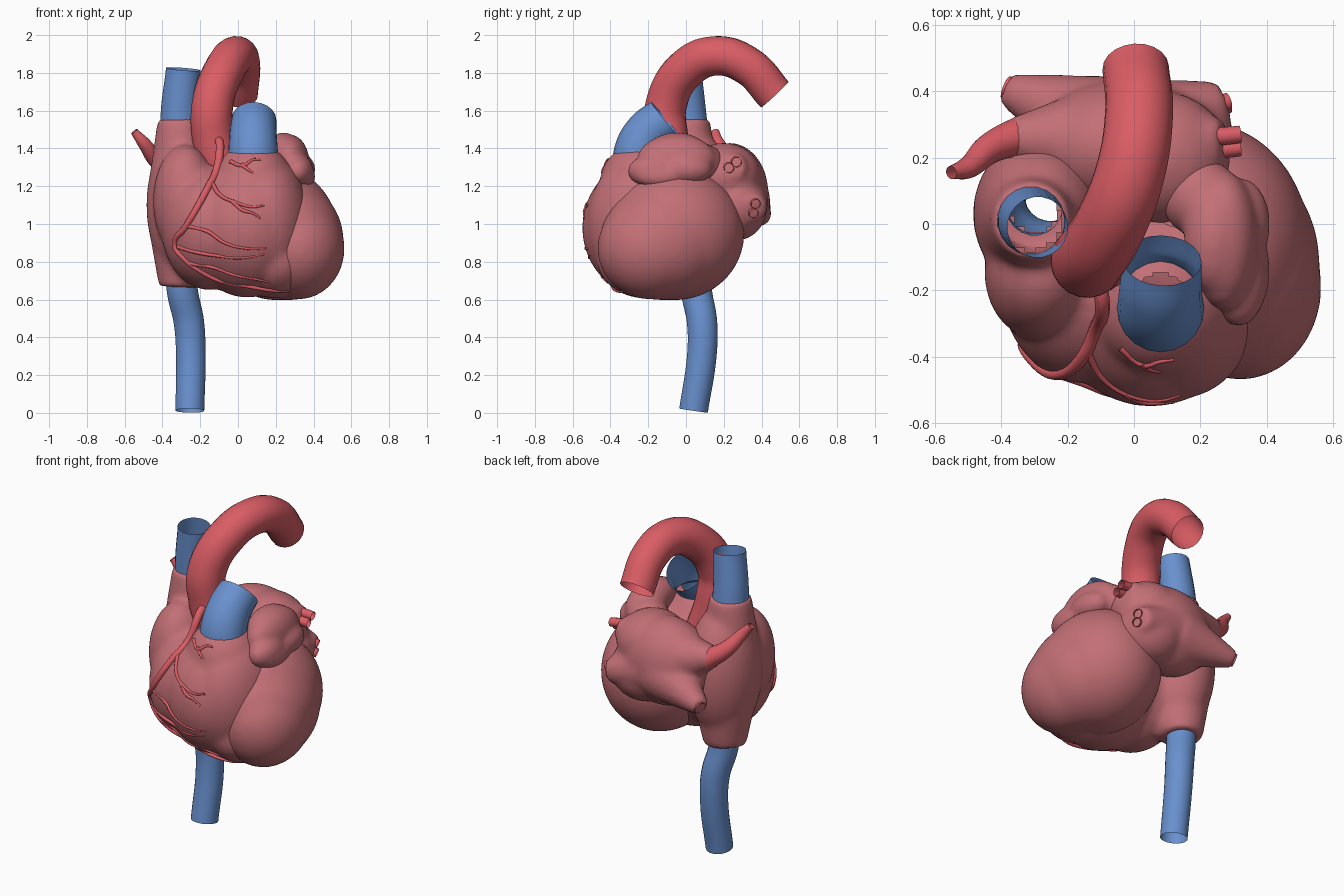
import bpy, bmesh, math
from mathutils import Vector, Matrix


def material(name, rgb):
    m = bpy.data.materials.new(name)
    m.diffuse_color = (*rgb, 1)
    return m


MUSCLE = material("muscle", (0.54, 0.16, 0.18))
ARTERY = material("artery", (0.70, 0.11, 0.13))
VEIN = material("vein", (0.14, 0.28, 0.62))


def to_mesh(ob):
    bpy.ops.object.select_all(action='DESELECT')
    ob.select_set(True)
    bpy.context.view_layer.objects.active = ob
    bpy.ops.object.convert(target='MESH')
    bpy.ops.object.shade_smooth_by_angle(angle=math.radians(50))
    return bpy.context.view_layer.objects.active


def organ(name, balls, horns=(), mouths=(), voxel=0.016, smooth=8):
    """Ellipsoids and tapered horns fused into one smooth skin; mouths are cut open."""
    bm = bmesh.new()
    for c, r in balls:
        bmesh.ops.create_icosphere(bm, subdivisions=4, radius=1,
                                   matrix=Matrix.Translation(c) @ Matrix.Diagonal((*r, 1)))
    for a, b, ra, rb in horns:
        a, b = Vector(a), Vector(b)
        rot = (b - a).to_track_quat('Z', 'Y').to_matrix().to_4x4()
        bmesh.ops.create_cone(bm, cap_ends=True, segments=32, radius1=ra, radius2=rb,
                              depth=(b - a).length, matrix=Matrix.Translation((a + b) / 2) @ rot)
    me = bpy.data.meshes.new(name)
    bm.to_mesh(me)
    bm.free()
    ob = bpy.data.objects.new(name, me)
    bpy.context.collection.objects.link(ob)
    rm = ob.modifiers.new("fuse", 'REMESH')
    rm.mode = 'VOXEL'
    rm.voxel_size = voxel
    sm = ob.modifiers.new("soften", 'SMOOTH')
    sm.iterations = smooth
    sm.factor = 0.5
    ob = to_mesh(ob)
    bm = bmesh.new()
    bm.from_mesh(ob.data)
    for c, r in mouths:
        c = Vector(c)
        gone = [f for f in bm.faces if abs(f.calc_center_median().z - c.z) < 0.1
                and (f.calc_center_median() - c).xy.length < r]
        bmesh.ops.delete(bm, geom=gone, context='FACES')
    bm.to_mesh(ob.data)
    bm.free()
    ob.data.materials.clear()
    ob.data.materials.append(MUSCLE)
    return ob


def tube(name, pts, radii, mat, sides=8, res=10):
    """Open-ended smooth tube through the points."""
    cu = bpy.data.curves.new(name, 'CURVE')
    cu.dimensions = '3D'
    cu.bevel_depth = 1
    cu.bevel_resolution = sides
    cu.resolution_u = res
    sp = cu.splines.new('BEZIER')
    sp.bezier_points.add(len(pts) - 1)
    for i, (bp, p) in enumerate(zip(sp.bezier_points, pts)):
        bp.co = p
        bp.handle_left_type = bp.handle_right_type = 'AUTO'
        t = i / (len(pts) - 1)
        bp.radius = radii[0] * (1 - t) + radii[1] * t
    ob = bpy.data.objects.new(name, cu)
    bpy.context.collection.objects.link(ob)
    cu.materials.append(mat)
    return to_mesh(ob)


# Right atrium and right ventricle with collars for the great veins
right_heart = organ("right_heart", [
    ((0.05, -0.20, 0.98), (0.32, 0.35, 0.37)),
    ((0.08, -0.24, 1.22), (0.21, 0.215, 0.21)),
    ((0.14, -0.21, 1.00), (0.24, 0.315, 0.38)),
    ((0.16, -0.21, 1.12), (0.19, 0.25, 0.25)),
    ((-0.15, -0.17, 0.98), (0.255, 0.31, 0.33)),
    ((0.20, -0.21, 0.81), (0.20, 0.26, 0.205)),
    ((-0.28, 0.03, 1.10), (0.205, 0.235, 0.40)),
    ((-0.28, -0.15, 1.12), (0.17, 0.20, 0.30)),
], [
    ((-0.30, 0.01, 1.18), (-0.31, 0.01, 1.555), 0.18, 0.116),
    ((-0.29, 0.04, 0.95), (-0.30, 0.05, 0.668), 0.18, 0.12),
], [
    ((-0.31, 0.01, 1.55), 0.09),
    ((-0.30, 0.05, 0.67), 0.075),
    ((0.08, -0.25, 1.42), 0.10),
], smooth=12)

# Left ventricle, a broad egg leaning towards the apex
organ("left_ventricle", [
    ((0.20, -0.06, 0.95), (0.33, 0.37, 0.355)),
    ((0.32, -0.19, 0.87), (0.245, 0.28, 0.27)),
    ((0.27, -0.12, 0.91), (0.29, 0.335, 0.315)),
], smooth=20)

# Left atrium with four horns for the lung veins
organ("left_atrium", [
    ((-0.03, 0.23, 1.17), (0.29, 0.205, 0.26)),
    ((0.08, 0.20, 1.25), (0.21, 0.20, 0.18)),
    ((0.10, 0.26, 1.09), (0.20, 0.17, 0.18)),
], [
    ((-0.10, 0.25, 1.22), (-0.375, 0.26, 1.29), 0.175, 0.06),
    ((-0.08, 0.29, 1.12), (-0.385, 0.405, 1.04), 0.165, 0.05),
    ((0.04, 0.24, 1.24), (0.27, 0.25, 1.31), 0.165, 0.065),
    ((0.02, 0.28, 1.13), (0.27, 0.37, 1.08), 0.165, 0.065),
], smooth=10)

# Left auricle, the soft flap over the left ventricle
organ("left_auricle", [
    ((0.27, -0.05, 1.34), (0.105, 0.21, 0.135)),
    ((0.315, -0.17, 1.28), (0.085, 0.14, 0.09)),
    ((0.35, -0.14, 1.25), (0.06, 0.13, 0.06)),
    ((0.32, 0.00, 1.29), (0.09, 0.14, 0.085)),
    ((0.24, -0.05, 1.39), (0.09, 0.16, 0.095)),
    ((0.20, 0.08, 1.32), (0.12, 0.12, 0.11)),
], smooth=14, voxel=0.013)

# Great vessels
tube("aorta", [(-0.08, -0.08, 1.25), (-0.13, -0.10, 1.45), (-0.135, -0.105, 1.63),
               (-0.07, 0.0, 1.82), (-0.01, 0.16, 1.89), (0.015, 0.33, 1.835),
               (0.005, 0.47, 1.685)], (0.115, 0.10), ARTERY)
tube("pulmonary_trunk", [(0.08, -0.25, 1.28), (0.08, -0.25, 1.38), (0.08, -0.20, 1.48),
                         (0.085, -0.11, 1.555)], (0.138, 0.118), VEIN)
tube("upper_vena_cava", [(-0.30, 0.02, 1.42), (-0.31, 0.01, 1.55), (-0.29, -0.01, 1.82)],
     (0.112, 0.092), VEIN)
tube("lower_vena_cava", [(-0.30, 0.05, 0.78), (-0.295, 0.055, 0.65), (-0.26, 0.085, 0.48),
                         (-0.25, 0.085, 0.32), (-0.255, 0.04, 0.012)], (0.085, 0.077), VEIN)

# Lung veins: one long horn, one short stub, and forked ends on the other side
tube("lung_vein_long", [(-0.33, 0.27, 1.27), (-0.43, 0.23, 1.34), (-0.50, 0.17, 1.43),
                        (-0.55, 0.155, 1.49)], (0.06, 0.02), ARTERY)
tube("lung_vein_short", [(-0.32, 0.385, 1.055), (-0.385, 0.41, 1.035)], (0.037, 0.037), ARTERY)
for i, (y, z) in enumerate([(0.225, 1.30), (0.265, 1.33), (0.355, 1.06), (0.365, 1.11)]):
    tip = 0.32 if i < 2 else 0.285
    tube(f"lung_vein_fork_{i}", [(0.22, y, z), (0.27, y, z), (tip, y + 0.005, z - 0.005)],
         (0.028, 0.026), ARTERY, sides=4)

# Coronary arteries laid on the front surface (x, z points)
trunk = [(-0.10, 1.36), (-0.115, 1.28), (-0.16, 1.19), (-0.22, 1.08), (-0.28, 0.98), (-0.335, 0.89),
         (-0.29, 0.82), (-0.20, 0.75), (-0.10, 0.70), (0.05, 0.67), (0.20, 0.645), (0.28, 0.645)]
branches = [
    [(-0.10, 1.34), (-0.04, 1.33), (0.03, 1.31), (0.08, 1.34), (0.12, 1.34)],
    [(0.02, 1.315), (0.05, 1.29), (0.08, 1.27)],
    [(-0.14, 1.22), (-0.09, 1.15), (0.0, 1.11), (0.08, 1.09), (0.14, 1.10)],
    [(-0.03, 1.12), (0.03, 1.07), (0.07, 1.06), (0.12, 1.03)],
    [(-0.27, 0.99), (-0.16, 0.96), (-0.07, 0.90), (0.05, 0.87), (0.15, 0.87)],
    [(-0.32, 0.88), (-0.22, 0.85), (-0.10, 0.83), (0.02, 0.82), (0.14, 0.84)],
    [(-0.25, 0.79), (-0.13, 0.77), (-0.02, 0.73), (0.08, 0.71), (0.17, 0.69)],
]


def on_front(points):
    hits = [right_heart.ray_cast((x, -2, z), (0, 1, 0)) for x, z in points]
    return [h[1] for h in hits if h[0]]


tube("coronary_trunk", [Vector((-0.11, -0.16, 1.45)), Vector((-0.095, -0.24, 1.42))] + on_front(trunk),
     (0.024, 0.007), ARTERY, sides=3, res=6)
for i, b in enumerate(branches):
    tube(f"coronary_branch_{i}", on_front(b), (0.012, 0.005), ARTERY, sides=2, res=6)
